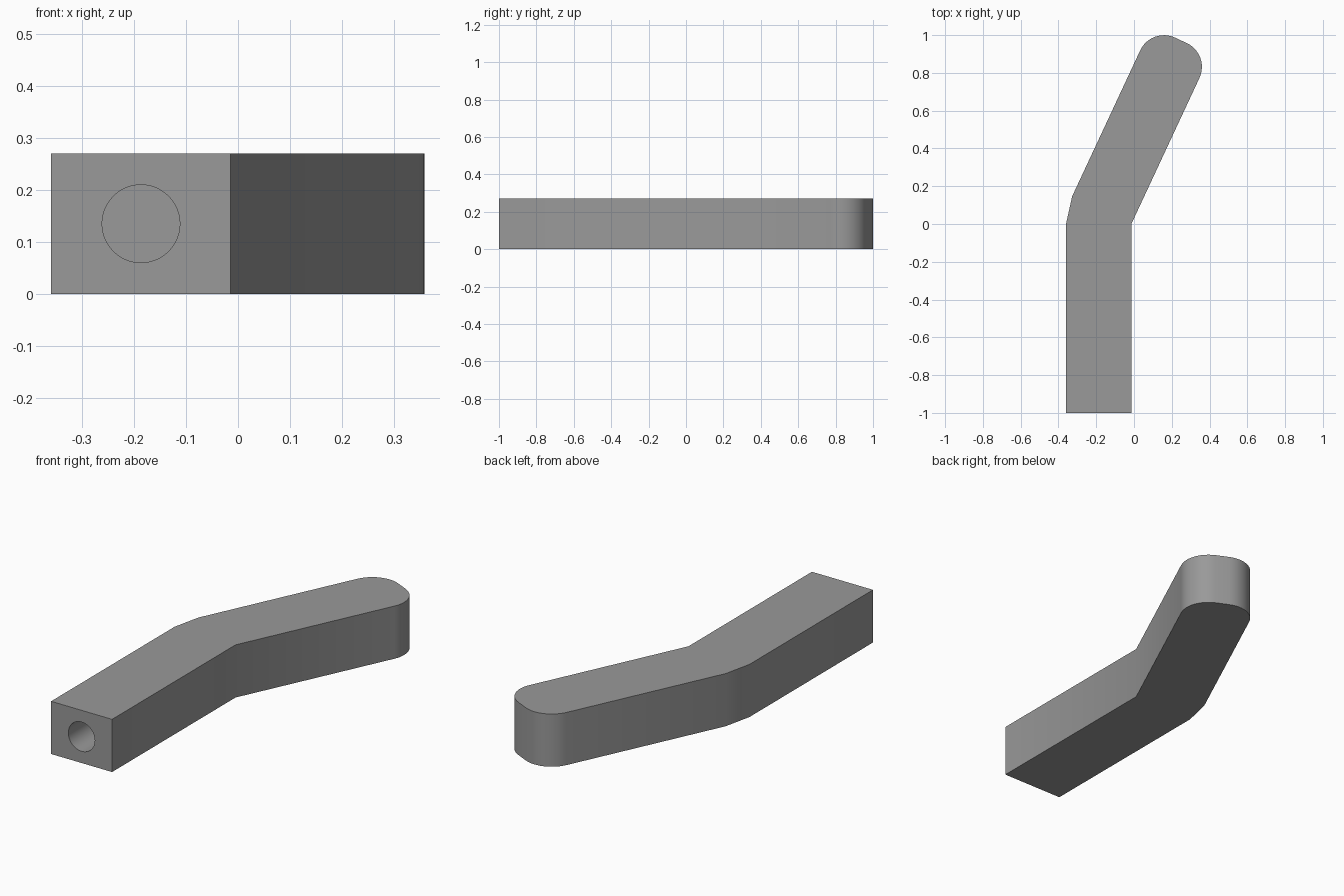
import bpy, bmesh, math
from mathutils import Vector

if "Cube" in bpy.data.objects:
    bpy.data.objects.remove(bpy.data.objects["Cube"])

HEIGHT, WIDTH = 0.27, 0.346
BEND = math.radians(25)
PIVOT = Vector((-0.014, 0.0))       # inner corner of the bend
ARM, FILLET = 0.992, 0.139          # angled arm length, end corner radius

along = Vector((math.sin(BEND), math.cos(BEND)))
across = Vector((-math.cos(BEND), math.sin(BEND)))


def arm_point(side, dist):
    return PIVOT + across * side + along * dist


def corner(side, start, steps=12):
    """Quarter-circle corner at the end of the angled arm."""
    centre = arm_point(side, ARM - FILLET)
    pts = []
    for i in range(steps + 1):
        a = start + math.pi / 2 * i / steps
        pts.append(centre - across * FILLET * math.cos(a) + along * FILLET * math.sin(a))
    return pts


grey = bpy.data.materials.new("grey")
grey.diffuse_color = (0.32, 0.32, 0.32, 1)
grey.use_nodes = True
grey.node_tree.nodes["Principled BSDF"].inputs["Base Color"].default_value = grey.diffuse_color

# Bent bar: plan outline raised to full height
outline = [Vector((PIVOT.x - WIDTH, -1)), Vector((PIVOT.x, -1)), PIVOT]
outline += corner(FILLET, 0) + corner(WIDTH - FILLET, math.pi / 2)
outline += [arm_point(WIDTH, 0), Vector((PIVOT.x - WIDTH, 0))]

bm = bmesh.new()
base = bm.faces.new([bm.verts.new((p.x, p.y, 0)) for p in outline])
top = bmesh.ops.extrude_face_region(bm, geom=[base], use_keep_orig=True)
bmesh.ops.translate(bm, vec=(0, 0, HEIGHT),
                    verts=[v for v in top["geom"] if isinstance(v, bmesh.types.BMVert)])
bmesh.ops.recalc_face_normals(bm, faces=bm.faces)
mesh = bpy.data.meshes.new("bent_bar")
bm.to_mesh(mesh)
bm.free()
mesh.materials.append(grey)
bar = bpy.data.objects.new("bent_bar", mesh)
bpy.context.collection.objects.link(bar)

# Blind round hole in the front end
bpy.ops.mesh.primitive_cylinder_add(vertices=48, radius=0.075, depth=1.2,
                                    location=(PIVOT.x - WIDTH / 2, -1, HEIGHT / 2),
                                    rotation=(math.pi / 2, 0, 0))
cutter = bpy.context.object
cutter.name = "hole_cutter"
cutter.hide_render = True
cutter.data.materials.append(grey)

cut = bar.modifiers.new("front_hole", 'BOOLEAN')
cut.operation = 'DIFFERENCE'
cut.solver = 'EXACT'
cut.object = cutter
bpy.ops.object.select_all(action='DESELECT')
bpy.context.view_layer.objects.active = bar
bar.select_set(True)
bpy.ops.object.modifier_apply(modifier=cut.name)
bpy.data.objects.remove(cutter)
bpy.ops.object.shade_smooth_by_angle(angle=math.radians(30))
